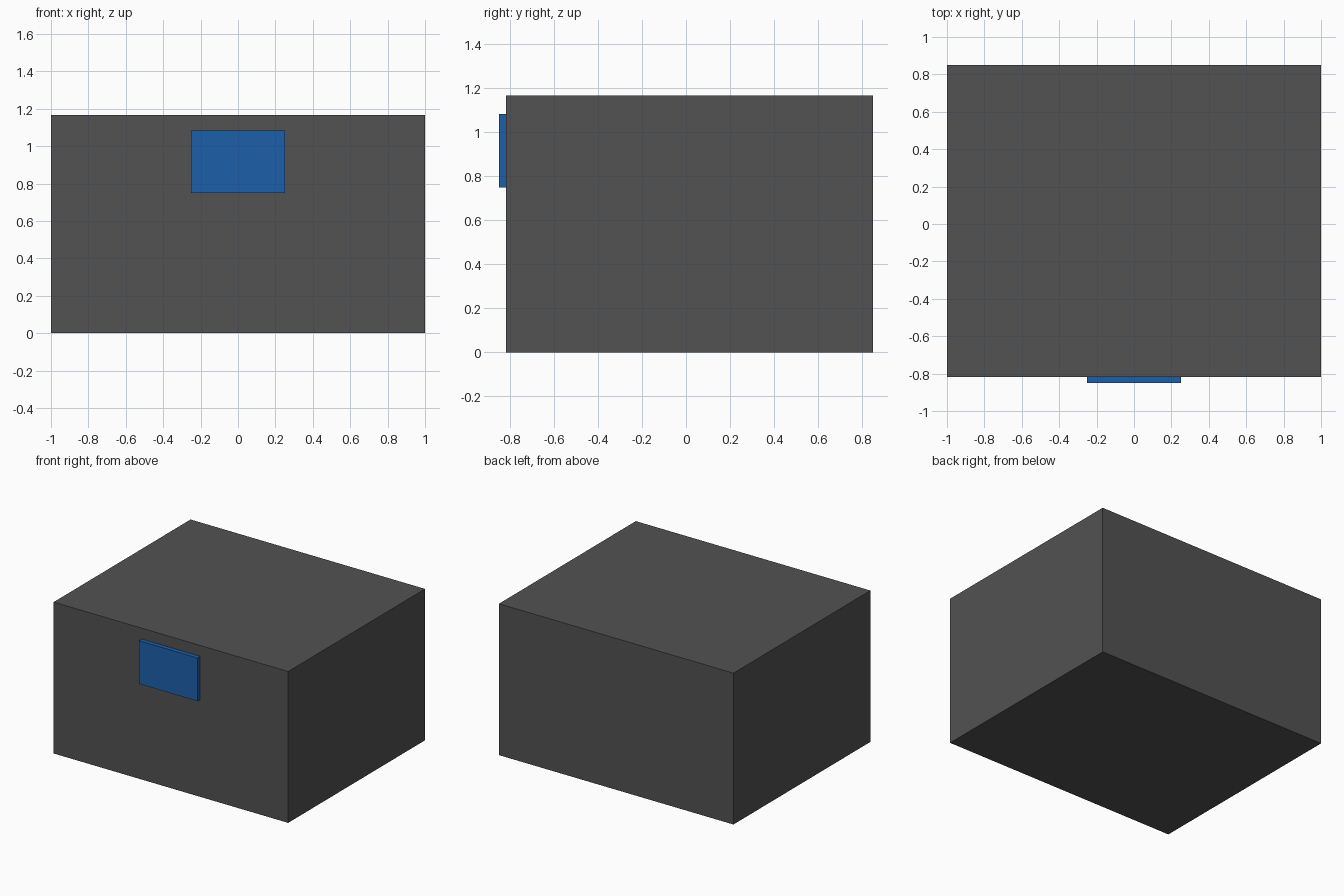
import bpy

if "Cube" in bpy.data.objects:
    bpy.data.objects.remove(bpy.data.objects["Cube"])


def box(name, lo, hi, color):
    """Axis-aligned block between two corners, with a plain coloured material."""
    centre = [(a + b) / 2 for a, b in zip(lo, hi)]
    bpy.ops.mesh.primitive_cube_add(size=1, location=centre)
    ob = bpy.context.object
    ob.name = name
    ob.scale = [b - a for a, b in zip(lo, hi)]
    bpy.ops.object.transform_apply(location=False, rotation=False, scale=True)
    mat = bpy.data.materials.new(name + "_material")
    mat.diffuse_color = (*color, 1)
    mat.use_nodes = True
    mat.node_tree.nodes["Principled BSDF"].inputs["Base Color"].default_value = mat.diffuse_color
    ob.data.materials.append(mat)
    return ob


FRONT = -0.817  # front face of the case

# Closed dark case
box("case_body", (-1, FRONT, 0), (1, 0.85, 1.167), (0.085, 0.085, 0.085))

# Blue plate standing proud of the front face
box("front_plate", (-0.25, -0.85, 0.75), (0.25, FRONT, 1.083), (0.012, 0.115, 0.40))
